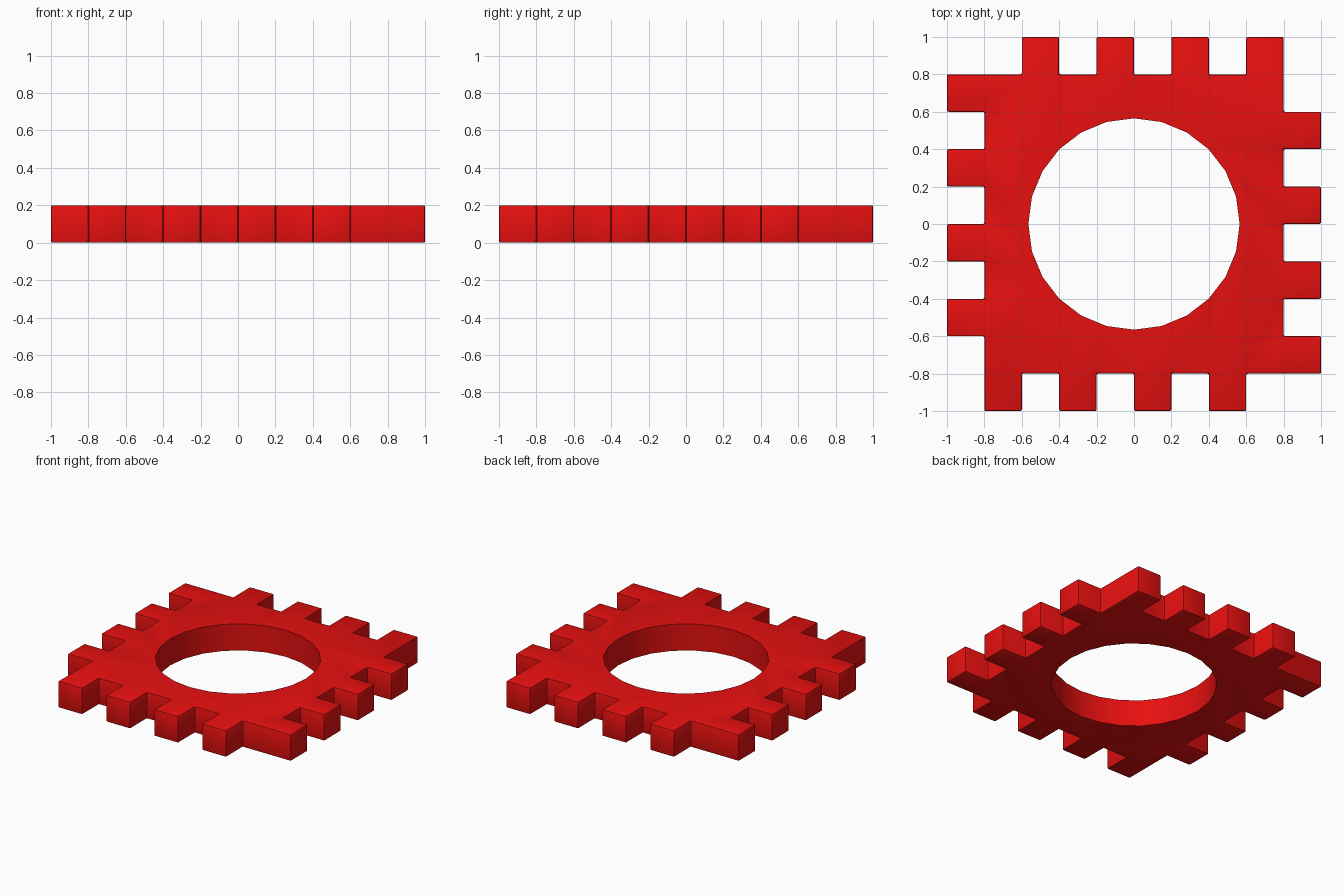
import bpy, bmesh, math

if "Cube" in bpy.data.objects:
    bpy.data.objects.remove(bpy.data.objects["Cube"])

T = 0.2          # plate thickness, also tooth size
BEVEL = 0.008

red = bpy.data.materials.new("red")
red.diffuse_color = (0.8, 0.005, 0.005, 1)
red.use_nodes = True
red.node_tree.nodes["Principled BSDF"].inputs["Base Color"].default_value = red.diffuse_color

# Outline of one toothed side, repeated four times by quarter turns
side = [(-1, 0.8)]
for x in (-0.6, -0.2, 0.2):
    side += [(x, 0.8), (x, 1), (x + T, 1), (x + T, 0.8)]
side += [(0.6, 0.8), (0.6, 1)]
outline = []
for _ in range(4):
    outline += side
    side = [(y, -x) for x, y in side]
outline.reverse()

# Toothed plate with slightly eased edges
bm = bmesh.new()
face = bm.faces.new([bm.verts.new((x, y, 0)) for x, y in outline])
ext = bmesh.ops.extrude_face_region(bm, geom=[face])
top = [g for g in ext["geom"] if isinstance(g, bmesh.types.BMVert)]
bmesh.ops.translate(bm, verts=top, vec=(0, 0, T))
if not any(f.normal.z < -0.5 for f in bm.faces):
    bm.faces.new([v for v in bm.verts if v.co.z < 0.01])
bmesh.ops.recalc_face_normals(bm, faces=bm.faces[:])
bmesh.ops.bevel(bm, geom=bm.edges[:], offset=BEVEL, segments=2,
                profile=0.5, affect='EDGES')
bmesh.ops.recalc_face_normals(bm, faces=bm.faces[:])
mesh = bpy.data.meshes.new("toothed_plate")
bm.to_mesh(mesh)
bm.free()
mesh.materials.append(red)
plate = bpy.data.objects.new("toothed_plate", mesh)
bpy.context.collection.objects.link(plate)

# Round central hole, 24 sides, sharp rim
bpy.ops.mesh.primitive_cylinder_add(vertices=24, radius=0.565, depth=1,
                                    location=(0, 0, T / 2))
cutter = bpy.context.object
cutter.name = "hole_cutter"
cutter.hide_render = True
cutter.data.materials.append(red)
mod = plate.modifiers.new("hole", 'BOOLEAN')
mod.operation = 'DIFFERENCE'
mod.solver = 'EXACT'
mod.object = cutter

bpy.ops.object.select_all(action='DESELECT')
plate.select_set(True)
bpy.context.view_layer.objects.active = plate
bpy.ops.object.modifier_apply(modifier=mod.name)
bpy.data.objects.remove(cutter, do_unlink=True)
bpy.ops.object.shade_smooth_by_angle(angle=math.radians(30))
